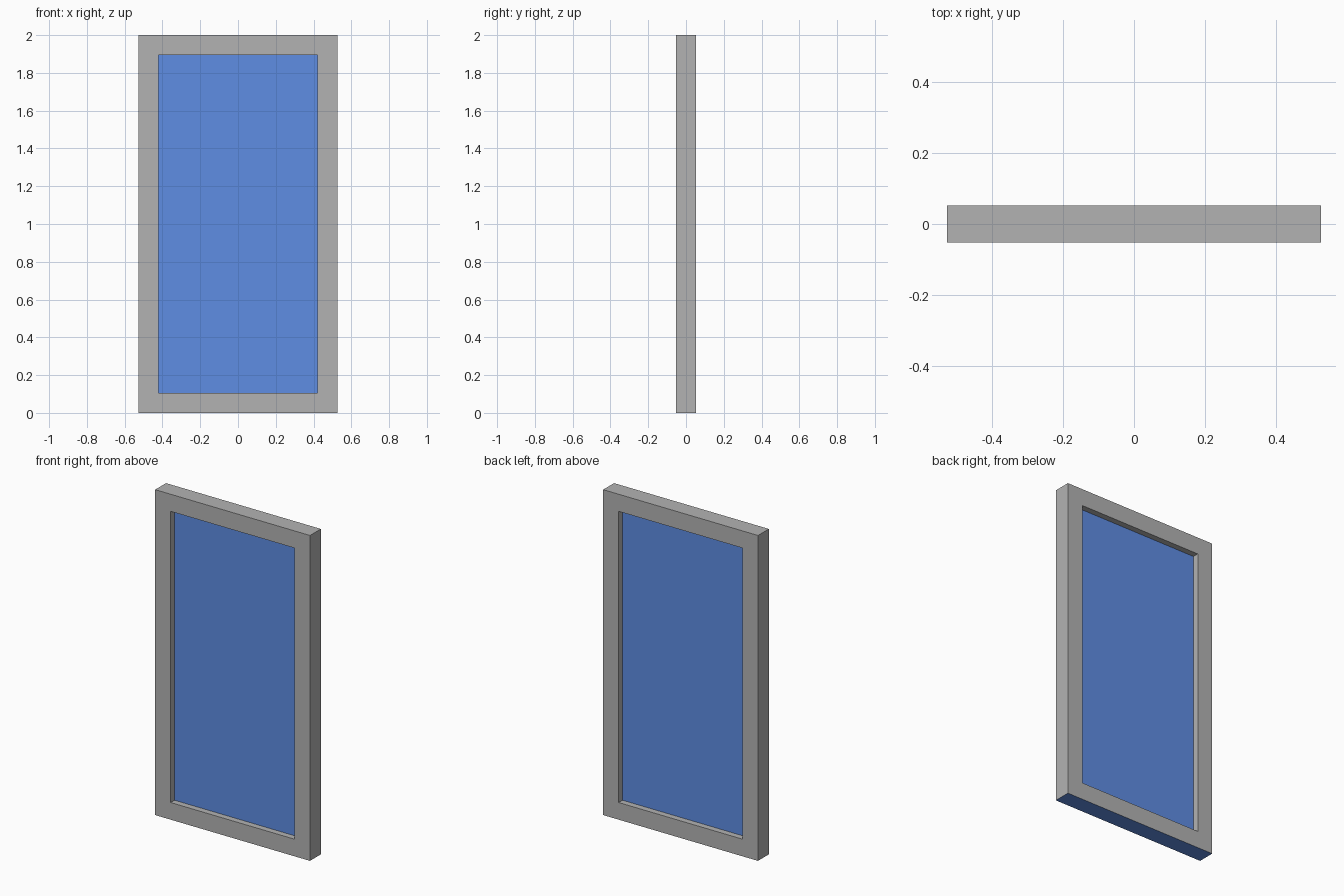
import bpy, bmesh

if "Cube" in bpy.data.objects:
    bpy.data.objects.remove(bpy.data.objects["Cube"])

H = 2.0
U = H / 1.9            # base unit: the frame is 1 x 1.9 units
W, D, BORDER = U, 0.1 * U, 0.1 * U
PANE = 0.03            # pane thickness


def material(name, rgb):
    m = bpy.data.materials.new(name)
    m.diffuse_color = (*rgb, 1)
    m.use_nodes = True
    m.node_tree.nodes["Principled BSDF"].inputs["Base Color"].default_value = m.diffuse_color
    return m


grey = material("frame grey", (0.45, 0.45, 0.45))
blue = material("pane blue", (0.114, 0.27, 0.775))


def loop(bm, inset, y):
    """Four corners of the outline, moved inwards by inset."""
    x, z0, z1 = W / 2 - inset, inset, H - inset
    return [bm.verts.new(p) for p in
            ((-x, y, z0), (x, y, z0), (x, y, z1), (-x, y, z1))]


def bridge(bm, a, b):
    for i in range(4):
        j = (i + 1) % 4
        bm.faces.new((a[i], a[j], b[j], b[i]))


def add_object(name, bm, mats):
    bmesh.ops.recalc_face_normals(bm, faces=bm.faces[:])
    me = bpy.data.meshes.new(name)
    bm.to_mesh(me)
    bm.free()
    for m in mats:
        me.materials.append(m)
    ob = bpy.data.objects.new(name, me)
    bpy.context.collection.objects.link(ob)
    return ob


# Frame: four loops joined into a closed ring
bm = bmesh.new()
loops = [loop(bm, 0, -D / 2), loop(bm, BORDER, -D / 2),
         loop(bm, BORDER, D / 2), loop(bm, 0, D / 2)]
for a, b in zip(loops, loops[1:] + loops[:1]):
    bridge(bm, a, b)
# The underside of the frame is blue
for f in bm.faces:
    if all(v.co.z < 0.001 for v in f.verts):
        f.material_index = 1
add_object("frame", bm, [grey, blue])

# Pane: thin slab set into the opening
bm = bmesh.new()
front, back = loop(bm, BORDER, -PANE / 2), loop(bm, BORDER, PANE / 2)
bm.faces.new(front)
bm.faces.new(back)
bridge(bm, front, back)
add_object("pane", bm, [blue])
